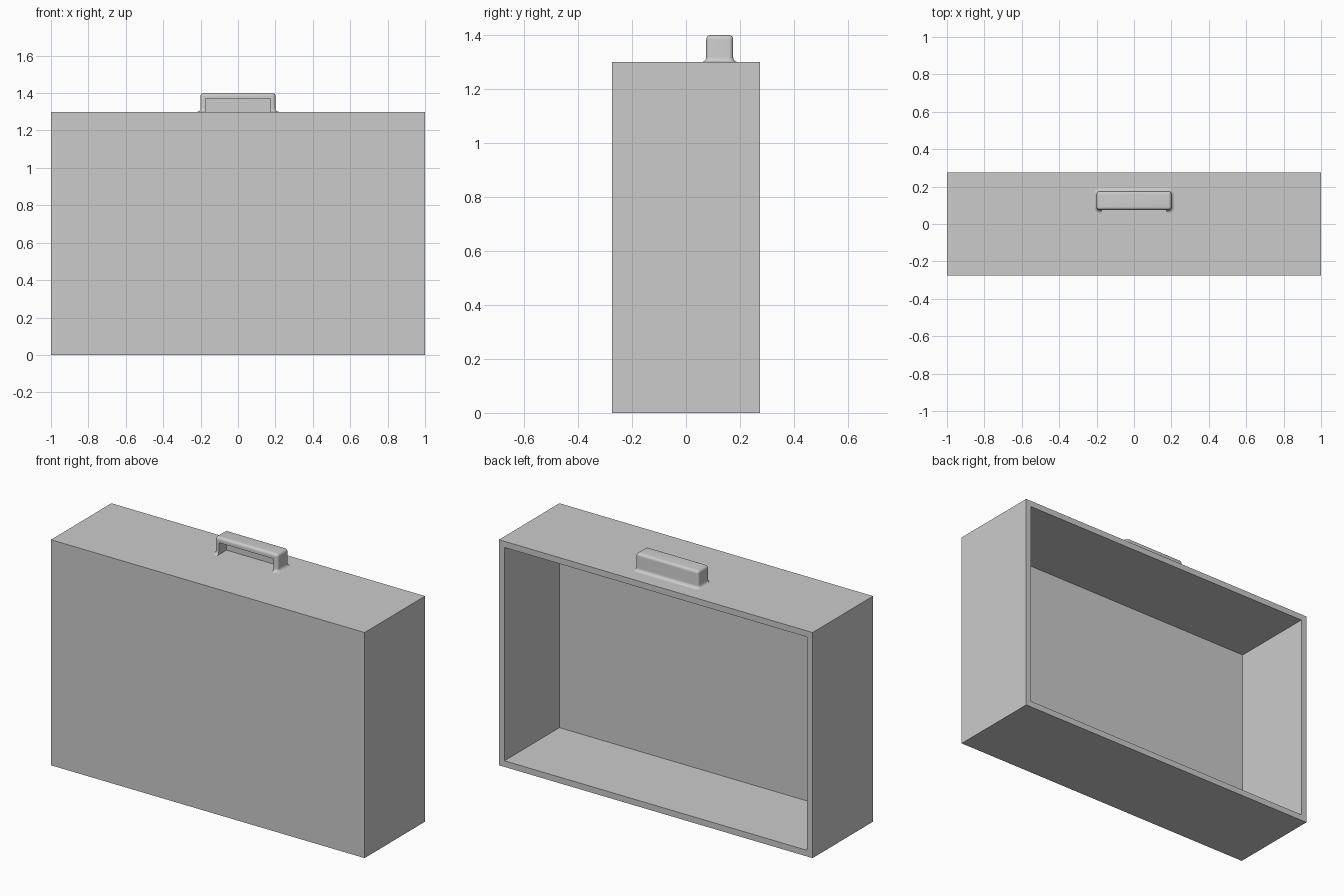
import bpy
import bmesh
from math import cos, sin, pi
from mathutils import Vector

cube = bpy.data.objects.get("Cube")
if cube:
    bpy.data.objects.remove(cube, do_unlink=True)

GREY = (0.6, 0.6, 0.6, 1)
grey = bpy.data.materials.new("plain grey")
grey.use_nodes = True
grey.diffuse_color = GREY
grey.node_tree.nodes["Principled BSDF"].inputs["Base Color"].default_value = GREY

WIDTH, DEPTH, HEIGHT, WALL = 2.0, 0.55, 1.3, 0.05


def add_object(name, bm):
    bmesh.ops.recalc_face_normals(bm, faces=bm.faces)
    mesh = bpy.data.meshes.new(name)
    bm.to_mesh(mesh)
    bm.free()
    mesh.materials.append(grey)
    obj = bpy.data.objects.new(name, mesh)
    bpy.context.collection.objects.link(obj)
    return obj


def box(low, high):
    low, high = Vector(low), Vector(high)
    bm = bmesh.new()
    bmesh.ops.create_cube(bm, size=1)
    bmesh.ops.scale(bm, vec=high - low, verts=bm.verts)
    bmesh.ops.translate(bm, vec=(low + high) / 2, verts=bm.verts)
    return bm


# Case: a block whose back face is inset and pushed in, leaving an open tray
bm = box((-WIDTH / 2, -DEPTH / 2, 0), (WIDTH / 2, DEPTH / 2, HEIGHT))
back = max(bm.faces, key=lambda f: f.calc_center_median().y)
bmesh.ops.inset_region(bm, faces=[back], thickness=WALL)
pushed = bmesh.ops.extrude_discrete_faces(bm, faces=[back])["faces"][0]
bmesh.ops.translate(bm, vec=(0, WALL - DEPTH, 0), verts=pushed.verts)
add_object("case", bm)

# Handle: rounded rectangles stacked along a profile that flares at the base
HALF_X, HALF_Y, CENTRE_Y, TOP = 0.2, 0.05, 0.125, 1.4
FLARE, ROUND, STEPS = 0.018, 0.016, 6


def outline(bm, grow, z):
    radius = ROUND + grow
    loop = []
    for corner, (sx, sy) in enumerate(((1, 1), (-1, 1), (-1, -1), (1, -1))):
        for step in range(STEPS + 1):
            a = (corner + step / STEPS) * pi / 2
            loop.append(bm.verts.new((sx * (HALF_X - ROUND) + radius * cos(a),
                                      CENTRE_Y + sy * (HALF_Y - ROUND) + radius * sin(a), z)))
    return loop


quarter = [i / STEPS * pi / 2 for i in range(STEPS + 1)]
profile = [(FLARE, HEIGHT - 0.01)]
profile += [(FLARE * (1 - sin(a)), HEIGHT + FLARE * (1 - cos(a))) for a in quarter]
profile += [(ROUND * 0.95 * (cos(a) - 1), TOP - ROUND * (1 - sin(a))) for a in quarter]

bm = bmesh.new()
rings = [outline(bm, grow, z) for grow, z in profile]
for lower, upper in zip(rings, rings[1:]):
    for i in range(len(lower)):
        j = (i + 1) % len(lower)
        bm.faces.new((lower[i], lower[j], upper[j], upper[i]))
bm.faces.new(rings[0][::-1])
bm.faces.new(rings[-1])
handle = add_object("handle", bm)

# Finger recess, open to the front and down to the case top
cutter = add_object("handle_recess_cutter", box((-0.175, 0, HEIGHT - 0.05), (0.175, 0.145, 1.37)))
cutter.hide_render = True
cutter.hide_viewport = True
recess = handle.modifiers.new("recess", 'BOOLEAN')
recess.operation = 'DIFFERENCE'
recess.solver = 'EXACT'
recess.object = cutter

# Apply the cut, then shade the rounded edges smoothly
bpy.context.view_layer.update()
cut_mesh = bpy.data.meshes.new_from_object(
    handle.evaluated_get(bpy.context.evaluated_depsgraph_get()))
handle.modifiers.clear()
handle.data = cut_mesh
bpy.data.objects.remove(cutter, do_unlink=True)
bpy.ops.object.select_all(action='DESELECT')
handle.select_set(True)
bpy.context.view_layer.objects.active = handle
bpy.ops.object.shade_smooth_by_angle(angle=pi / 6)
